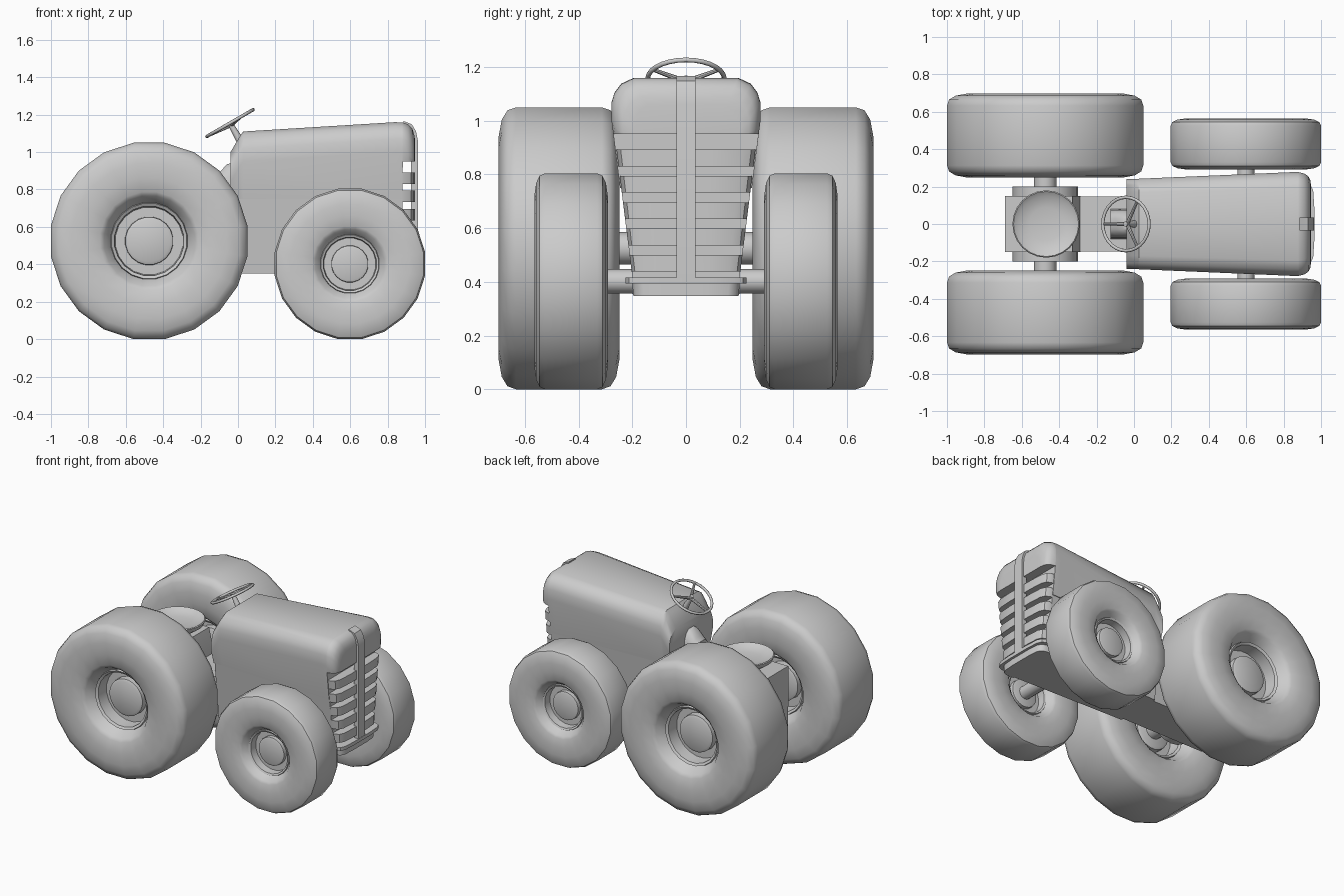
import bpy, bmesh, math
from mathutils import Vector, Matrix

if "Cube" in bpy.data.objects:
    bpy.data.objects.remove(bpy.data.objects["Cube"])


def finish(ob, angle=35):
    bpy.ops.object.select_all(action='DESELECT')
    ob.select_set(True)
    bpy.context.view_layer.objects.active = ob
    bpy.ops.object.shade_smooth_by_angle(angle=math.radians(angle))
    return ob


def loft(name, sections, angle=35):
    """Skin closed loops of equal length and cap both ends."""
    bm = bmesh.new()
    loops = [[bm.verts.new(p) for p in s] for s in sections]
    n = len(loops[0])
    for a, b in zip(loops, loops[1:]):
        for i in range(n):
            j = (i + 1) % n
            bm.faces.new((a[i], a[j], b[j], b[i]))
    bm.faces.new(loops[0])
    bm.faces.new(loops[-1])
    bmesh.ops.recalc_face_normals(bm, faces=bm.faces)
    me = bpy.data.meshes.new(name)
    bm.to_mesh(me)
    bm.free()
    ob = bpy.data.objects.new(name, me)
    bpy.context.collection.objects.link(ob)
    return finish(ob, angle)


def prism_y(name, pts, w):
    return loft(name, [[(x, y, z) for x, z in pts] for y in (-w, w)])


def rod(name, a, b, r, r2=None, sides=16):
    a, b = Vector(a), Vector(b)
    q = (b - a).to_track_quat('Z', 'Y')
    ring = [Vector((math.cos(t * math.tau / sides), math.sin(t * math.tau / sides), 0))
            for t in range(sides)]
    return loft(name, [[p + q @ (v * k) for v in ring] for p, k in ((a, r), (b, r2 or r))])


# Wheels: one lathed half profile (radius, depth), mirrored across the tread
HALF = [(.112, .10), (.128, .092), (.13, .05), (.182, .05), (.187, .135), (.203, .145),
        (.207, .13), (.243, .195), (.265, .21), (.34, .222), (.42, .225), (.485, .213),
        (.52, .192), (.5315, .16)]


def wheel(name, x, y, r, half_width):
    k, kw = r / .525, half_width / .225
    prof = HALF + [(a, -d) for a, d in reversed(HALF)]
    ang = [(i + .5) * math.tau / 20 for i in range(20)]
    loft(name, [[(x + k * a * math.cos(t), y + kw * d, r + k * a * math.sin(t)) for t in ang]
                for a, d in prof], 40)


for s, side in ((-1, "right"), (1, "left")):
    wheel("rear_wheel_" + side, -.475, s * .473, .525, .225)
    wheel("front_wheel_" + side, .598, s * .428, .402, .137)


# Half width of the body narrows toward the bottom
def taper(w, z):
    return w * (1 - .455 * max(0, 1 - z))


# Hood
def hood_section(x, w, zt, zb):
    half = [(taper(w, zb), zb), (w, max(zt - .16, zb + .01)), (w, zt - .09),
            (w * .96, zt - .055), (w * .87, zt - .022), (w * .7, zt)]
    return [(x, y, z) for y, z in half] + [(x, -y, z) for y, z in reversed(half)]


loft("hood", [hood_section(*a) for a in (
    (-.04, .24, 1.0, .75), (.01, .241, 1.085, .75), (.028, .242, 1.11, .75),
    (.84, .277, 1.16, .75), (.88, .277, 1.158, .75), (.881, .277, 1.158, .95),
    (.91, .270, 1.148, .95), (.932, .255, 1.125, .95), (.943, .235, 1.09, .95),
    (.947, .20, 1.06, .95))], 40)

# Side panels and engine block under the hood
loft("engine_body", [[(x, s * (taper(w, z) - .004), z) for s, z in
                      ((-1, .35), (-1, .75), (1, .75), (1, .35))]
                     for x, w in ((-.035, .24), (.88, .277))])


# Grille: stacked rounded slats, tray and lower block
def nose_plate(name, z0, z1, w0, w1, x0=.87, dx=0):
    plan = [(x0, 1), (.895, 1), (.925, .94), (.94, .8), (.946, .4)]
    loft(name, [[(x + (dx if i else 0), y * w, z) for i, (x, y) in enumerate(plan)] +
                [(x + (dx if i else 0), -y * w, z) for i, (x, y) in reversed(list(enumerate(plan)))]
                for z, w in ((z0, w0), (z1, w1))], 40)


for i in range(5):
    z = .83 - i * .098
    nose_plate("grille_slat_%d" % (i + 1), z, z + .062, taper(.272, z), taper(.272, z + .062))
nose_plate("grille_tray", .393, .417, .225, .225, .84, .018)
nose_plate("nose_block", .347, .393, .196, .2, .84)

# Central grille strip wrapping over the nose
prism_y("grille_strip", [(.962, .415), (.962, 1.06), (.952, 1.11), (.93, 1.148), (.885, 1.166),
                         (.885, 1.13), (.925, 1.06), (.925, .415)], .036)

# Rear chassis, transmission and axles
prism_y("chassis", [(-.69, .35), (-.02, .35), (-.02, .62), (-.69, .62)], .148)
prism_y("transmission_case", [(-.69, .5), (-.69, .785), (-.33, .785), (-.285, .6), (-.285, .5)], .15)
rod("axle_housing", (-.475, -.2, .53), (-.475, .2, .53), .175, sides=20)
rod("rear_axle", (-.475, -.45, .525), (-.475, .45, .525), .06)
rod("front_axle", (.598, -.42, .402), (.598, .42, .402), .045)

# Round dished seat
SEAT = [(.09, .785), (.12, .80), (.168, .835), (.18, .865), (.174, .87), (.15, .853),
        (.09, .84), (.02, .837)]
loft("seat", [[(-.47 + r * math.cos(t * math.tau / 24), r * math.sin(t * math.tau / 24), z)
               for t in range(24)] for r, z in SEAT], 40)

# Steering gearbox: rounded hump behind the dash
hump = [(.08, 0), (.075, .3), (.055, .35), (.03, .372), (-.03, .372), (-.055, .35),
        (-.075, .3), (-.08, 0)]
loft("steering_box", [[(x, y, .57 + h * k) for y, h in hump]
                      for x, k in ((-.125, .8), (-.10, .86), (-.06, .98), (-.03, 1.0))], 40)

# Steering wheel, column and three spokes
centre = Vector((-.043, 0, 1.155))
tilt = Matrix.Rotation(math.radians(-30), 3, 'Y')
bpy.ops.mesh.primitive_torus_add(location=centre, rotation=(0, math.radians(-30), 0),
                                 major_radius=.143, minor_radius=.009,
                                 major_segments=28, minor_segments=8)
rim = bpy.context.object
rim.name = "steering_wheel_rim"
finish(rim, 60)
for i in range(3):
    t = math.pi + i * math.tau / 3
    rod("steering_spoke_%d" % (i + 1), centre + tilt @ Vector((0, 0, -.012)),
        centre + tilt @ Vector((.143 * math.cos(t), .143 * math.sin(t), 0)), .011, .007, 8)
rod("steering_column", centre + tilt @ Vector((0, 0, .008)),
    centre + tilt @ Vector((0, 0, -.13)), .013, .022, 12)
